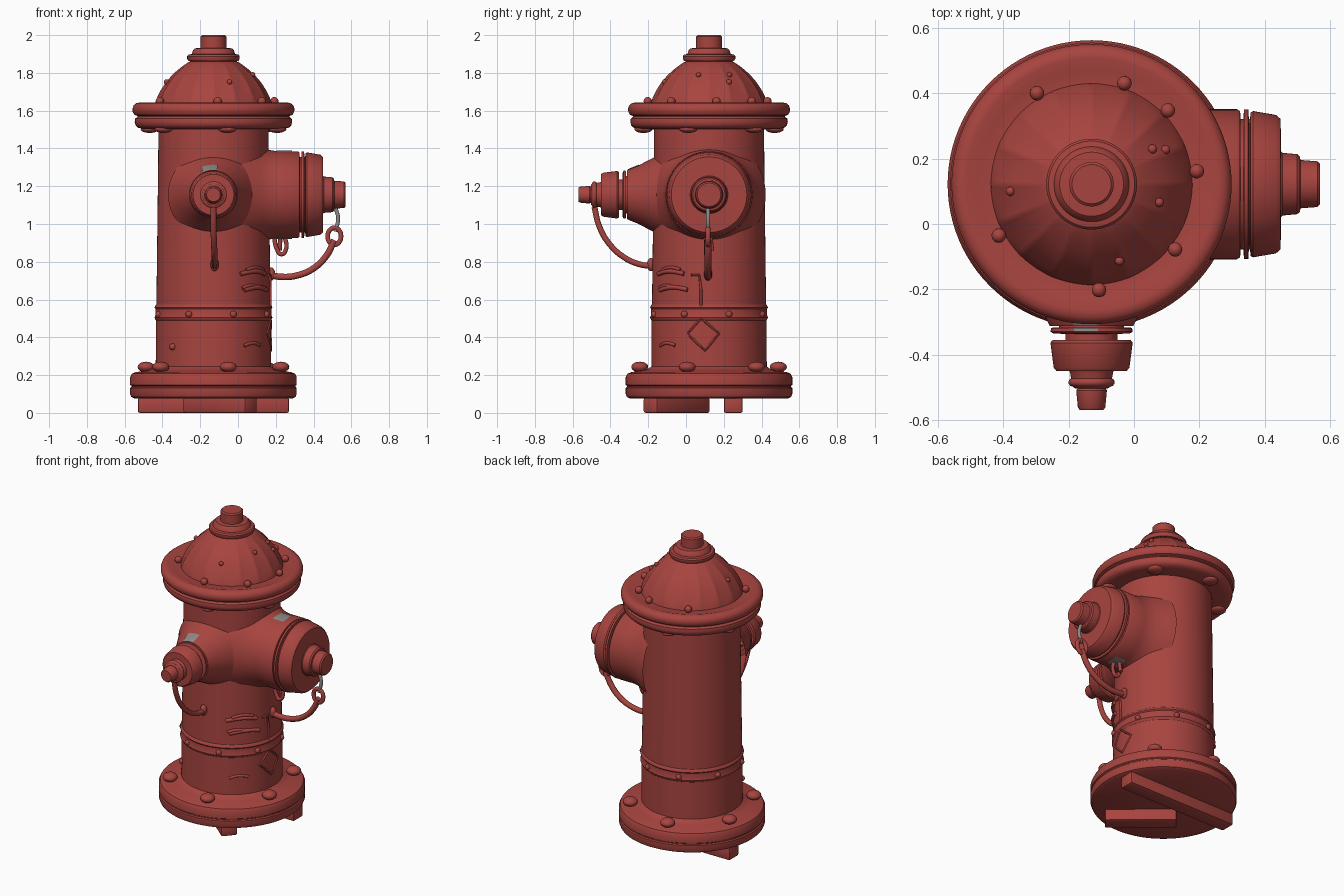
import bpy, bmesh, math
from mathutils import Matrix, Vector

if "Cube" in bpy.data.objects:
    bpy.data.objects.remove(bpy.data.objects["Cube"])

CX, CY = -0.13, 0.122      # main upright axis
OZ = 1.155                 # height of both outlets


def material(name, rgb):
    m = bpy.data.materials.new(name)
    m.diffuse_color = (*rgb, 1)
    m.use_nodes = True
    m.node_tree.nodes["Principled BSDF"].inputs["Base Color"].default_value = m.diffuse_color
    return m


RED = material("red_paint", (0.39, 0.058, 0.05))
GREY = material("bare_steel", (0.27, 0.25, 0.24))


def finish(bm, name, mat, angle=35):
    bmesh.ops.remove_doubles(bm, verts=bm.verts, dist=1e-5)
    bmesh.ops.recalc_face_normals(bm, faces=bm.faces)
    me = bpy.data.meshes.new(name)
    bm.to_mesh(me)
    bm.free()
    ob = bpy.data.objects.new(name, me)
    bpy.context.collection.objects.link(ob)
    me.materials.append(mat)
    smooth(ob, angle)
    return ob


def smooth(ob, angle=35):
    bpy.ops.object.select_all(action='DESELECT')
    ob.select_set(True)
    bpy.context.view_layer.objects.active = ob
    bpy.ops.object.shade_smooth_by_angle(angle=math.radians(angle))


def lathe(name, profile, mtx, mat=RED, seg=72, arc=None, warp=None):
    """Spin (r, z) points about local z; arc gives a partial strip."""
    bm = bmesh.new()
    a0, a1 = arc or (0, 2 * math.pi)
    rings = []
    for i in range(seg + 1):
        a = a0 + (a1 - a0) * i / seg
        ring = []
        for r, z in profile:
            k = warp(a, z) if warp else 1
            ring.append(bm.verts.new(mtx @ Vector((r * k * math.cos(a), r * k * math.sin(a), z))))
        rings.append(ring)
    for p, q in zip(rings, rings[1:]):
        for j in range(len(profile) - 1):
            bm.faces.new((p[j], q[j], q[j + 1], p[j + 1]))
    bmesh.ops.remove_doubles(bm, verts=bm.verts, dist=1e-5)
    return finish(bm, name, mat)


def tube(name, pts, radius, mat=RED, curved=True, closed=False):
    cu = bpy.data.curves.new(name, 'CURVE')
    cu.dimensions = '3D'
    cu.bevel_depth, cu.bevel_resolution, cu.use_fill_caps = radius, 3, True
    sp = cu.splines.new('BEZIER' if curved else 'POLY')
    if curved:
        sp.bezier_points.add(len(pts) - 1)
        for b, p in zip(sp.bezier_points, pts):
            b.co = p
            b.handle_left_type = b.handle_right_type = 'AUTO'
    else:
        sp.points.add(len(pts) - 1)
        for b, p in zip(sp.points, pts):
            b.co = (*p, 1)
    sp.use_cyclic_u = closed
    ob = bpy.data.objects.new(name, cu)
    bpy.context.collection.objects.link(ob)
    bpy.ops.object.select_all(action='DESELECT')
    ob.select_set(True)
    bpy.context.view_layer.objects.active = ob
    bpy.ops.object.convert(target='MESH')
    ob = bpy.context.object
    ob.data.materials.clear()
    ob.data.materials.append(mat)
    smooth(ob, 40)


def polar(r, deg, z):
    a = math.radians(deg)
    return Vector((CX + r * math.cos(a), CY + r * math.sin(a), z))


def knobs(name, places, r, h):
    """Rounded bolt heads joined in one mesh."""
    bm = bmesh.new()
    for p in places:
        bmesh.ops.create_uvsphere(bm, u_segments=20, v_segments=10, radius=1,
                                  matrix=Matrix.Translation(p) @ Matrix.Diagonal((r, r, h, 1)))
    finish(bm, name, RED, 60)


UP = Matrix.Translation((CX, CY, 0))
SIDE = Matrix.Translation((0, CY, OZ)) @ Matrix.Rotation(math.pi / 2, 4, 'Y')
FRONT = Matrix.Translation((CX, 0, OZ)) @ Matrix.Rotation(math.pi / 2, 4, 'X')

# base flange: two stacked plates
lathe("base_flange", [(0, .075), (.415, .075), (.435, .085), (.441, .10), (.441, .132), (.434, .137),
                      (.434, .143), (.441, .148), (.441, .19), (.432, .208), (.41, .216), (.35, .225),
                      (.32, .235), (.30, .25)], UP, seg=96)
# barrel with seam ridges
lathe("barrel", [(.306, .2), (.304, .49), (.309, .497), (.312, .505), (.308, .515), (.307, .55),
                 (.312, .557), (.309, .566), (.302, .575), (.293, 1.3), (.291, 1.53)], UP, seg=96)
# upper flange: two rounded rings
lathe("top_flange", [(.28, 1.50), (.37, 1.503), (.40, 1.51), (.412, 1.522), (.417, 1.54), (.414, 1.558),
                     (.402, 1.568), (.402, 1.572), (.418, 1.578), (.427, 1.592), (.429, 1.61),
                     (.423, 1.628), (.408, 1.64), (.385, 1.644), (.35, 1.632), (.29, 1.632)], UP, seg=96)


# domed bonnet with shallow scallops between ribs
def ribs(a, z):
    fade = max(0, min(1, (z - 1.63) / .05)) * max(0, min(1, (1.87 - z) / .06))
    return 1 - .03 * fade * abs(math.sin(8 * a)) ** .7


dome = [(.31, 1.625), (.307, 1.645), (.296, 1.675), (.278, 1.71), (.252, 1.75), (.222, 1.785),
        (.19, 1.815), (.16, 1.838), (.135, 1.855), (.10, 1.87)]
lathe("bonnet_dome", dome, UP, seg=160, warp=ribs)
# collar and operating nut
lathe("top_collar", [(.118, 1.845), (.118, 1.86), (.133, 1.864), (.139, 1.875), (.139, 1.888), (.132, 1.897),
                     (.115, 1.90), (.108, 1.92), (.098, 1.93), (.068, 1.932), (.068, 1.992),
                     (.06, 2.0), (0, 2.0)], UP)

# large side outlet: neck, groove ring, cap, hub, nut
lathe("side_neck", [(.30, .02), (.275, .08), (.25, .125), (.236, .17), (.23, .21), (.23, .315),
                    (.224, .325), (.20, .327), (.20, .335), (.229, .337), (.229, .35), (.20, .352), (.20, .36)], SIDE)
lathe("side_cap", [(.19, .355), (.22, .357), (.224, .365), (.212, .435), (.20, .449), (.10, .451), (.096, .455),
                   (.092, .50), (.085, .508), (.074, .51), (.07, .562), (.062, .57), (0, .57)], SIDE)
# small front outlet: neck, ring, cap, hub, nut
lathe("front_neck", [(.24, .10), (.21, .145), (.192, .18), (.174, .215), (.155, .25), (.137, .295), (.128, .312),
                     (.10, .313), (.10, .317), (.124, .318), (.126, .33), (.118, .335), (.08, .337),
                     (.08, .36)], FRONT)
lathe("front_cap", [(.07, .355), (.12, .356), (.126, .364), (.116, .44), (.108, .45), (.068, .451), (.066, .455),
                    (.058, .498), (.052, .503), (.043, .504), (.047, .51), (.042, .562), (.036, .57),
                    (0, .57)], FRONT)


# bare metal patches on the necks
def patch(name, prof, mtx, mid, half):
    m = math.radians(mid)
    lathe(name, prof, mtx, GREY, 10, (m - half, m + half))


big = [(.2335, .205), (.2335, .285)]
patch("side_patch_top", big, SIDE, 180, .22)
patch("side_patch_bottom", big, SIDE, 0, .22)
patch("front_patch_top", [(.159, .25), (.141, .295), (.132, .311)], FRONT, 98, .28)
patch("front_ring_patch", [(.1265, .319), (.1285, .33)], FRONT, 98, .3)

# bolts
knobs("base_bolts", [polar(.375, -78 + 60 * i, .243) for i in range(6)], .045, .028)
knobs("flange_bolts_below", [polar(.355, -78 + 60 * i, 1.502) for i in range(6)], .048, .02)
knobs("bonnet_bolts", [polar(.325, d, 1.65) for d in (72, 121, 44, 7, -38, -86, 209)], .022, .022)
knobs("bonnet_dents", [polar(.25, d, 1.752) for d in (25, -70, 185)]
      + [polar(.215, d, 1.79) for d in (-15, 30)], .014, .014)
knobs("seam_rivets", [polar(.308, 20 + 45 * i, .522) for i in range(8)]
      + [polar(.305, -135, .35)], .018, .018)

# side outlet hanger: steel link, end knot and sagging strap
y = CY - .005
tube("side_steel_link", [(.515, y, 1.09), (.53, y, 1.03), (.515, y, .96)], .011, GREY)
tube("side_link_eye", [(.51 + .035 * math.cos(t * .785), y, .935 + .045 * math.sin(t * .785))
                       for t in range(8)], .013, closed=True)
tube("side_strap", [(.51, y, .915), (.47, y, .835), (.40, y, .765), (.31, y, .727), (.23, y, .72),
                    (.15, y, .735)], .018)
tube("neck_hook", [(.19, y - .01, .95), (.205, y - .01, .87), (.23, y - .01, .84),
                   (.255, y - .01, .87), (.245, y - .01, .94)], .012)
tube("neck_hook_pin", [(.225, y + .01, .95), (.22, y + .02, .86)], .012)
# front outlet strap
tube("front_strap_ring", [(CX + .058 * math.cos(t * .785), -.485, OZ + .058 * math.sin(t * .785))
                          for t in range(8)], .013, closed=True)
tube("front_strap", [(CX, -.485, 1.09), (CX, -.46, .99), (CX + .003, -.41, .90), (CX + .006, -.33, .825),
                     (CX + .006, -.25, .788), (CX + .006, -.16, .775)], .016)
knobs("strap_anchors", [Vector((CX + .006, -.185, .785)), Vector((.175, y, .735))], .022, .035)


# raised scars on the barrel: (angle, z) points laid on the surface
def scar(name, pts, r=.010, closed=False):
    tube(name, [polar(.304, d, z) for d, z in pts], r, curved=False, closed=closed)


for i, (a, b, z) in enumerate([(-62, -26, .735), (-58, -22, .65), (-60, -38, .66), (-58, -36, .355),
                               (-55, -30, .755)]):
    scar(f"scar_{i}", [(a + (b - a) * t / 6, z + .015 * math.sin(t * .5)) for t in range(7)],
         .012 if i < 2 else .009)
scar("scar_diamond", [(-22, .42), (-15, .46), (-8, .50), (0, .465), (10, .42), (3, .375), (-4, .33), (-13, .375)],
     .007, True)
scar("scar_corner", [(-18, .73), (-10, .73), (-8, .65), (-8, .56)], .007)


# feet under the base
def foot(name, a, b, width):
    bm = bmesh.new()
    a, b = Vector(a), Vector(b)
    d = b - a
    mid = (a + b) / 2
    mtx = (Matrix.Translation((mid.x, mid.y, .04)) @ Matrix.Rotation(math.atan2(d.y, d.x), 4, 'Z')
           @ Matrix.Diagonal((d.length, width, .08, 1)))
    bmesh.ops.create_cube(bm, size=1, matrix=mtx)
    bmesh.ops.bevel(bm, geom=bm.edges[:], offset=.01, segments=2, affect='EDGES', profile=.5)
    finish(bm, name, RED)


foot("long_foot", (-.53, .25), (.27, .25), .10)
foot("short_foot", (.07, -.19), (-.26, .09), .10)
